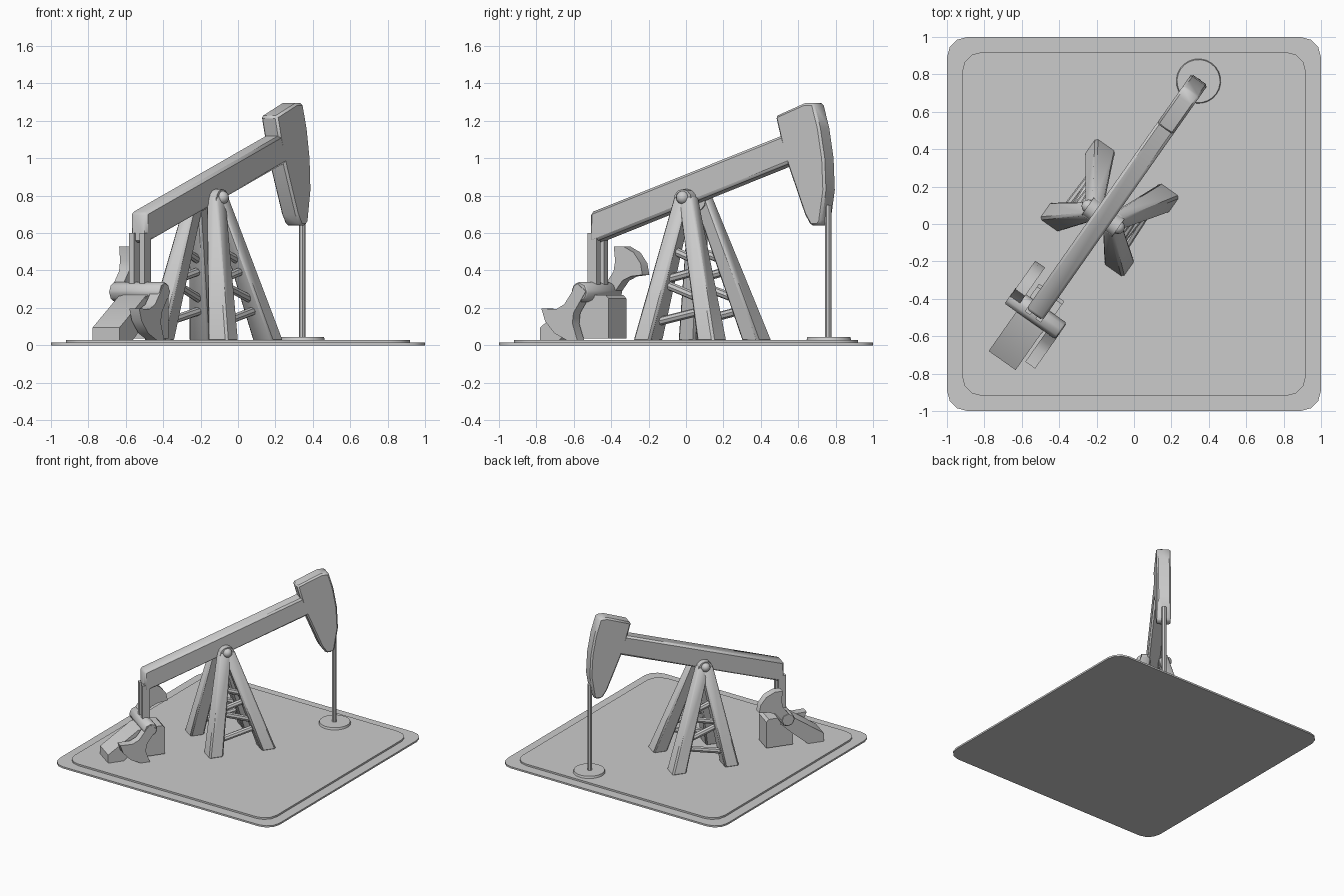
import bpy, bmesh
from math import radians, sin, cos, pi
from mathutils import Matrix, Vector

if "Cube" in bpy.data.objects:
    bpy.data.objects.remove(bpy.data.objects["Cube"])

# Machine frame: local x runs along the beam towards the head, y across it
RIG = Matrix.Translation((-0.13, 0.088, 0)) @ Matrix.Rotation(radians(54.9), 4, 'Z')


def finish(bm, name, matrix=RIG, bevel=0.0, angle=40):
    bmesh.ops.recalc_face_normals(bm, faces=bm.faces)
    if bevel:
        edges = [e for e in bm.edges if e.calc_face_angle(0) > radians(30)]
        bmesh.ops.bevel(bm, geom=edges, offset=bevel, segments=1, affect='EDGES', clamp_overlap=True)
    me = bpy.data.meshes.new(name)
    bm.to_mesh(me)
    bm.free()
    ob = bpy.data.objects.new(name, me)
    bpy.context.collection.objects.link(ob)
    ob.matrix_world = matrix
    bpy.ops.object.select_all(action='DESELECT')
    ob.select_set(True)
    bpy.context.view_layer.objects.active = ob
    bpy.ops.object.shade_smooth_by_angle(angle=radians(angle))
    return ob


def loft(name, a, b, **kw):
    """Solid between two matching loops of points."""
    bm = bmesh.new()
    va, vb = [bm.verts.new(p) for p in a], [bm.verts.new(p) for p in b]
    n = len(a)
    bm.faces.new(va)
    bm.faces.new(vb)
    for i in range(n):
        j = (i + 1) % n
        bm.faces.new((va[i], va[j], vb[j], vb[i]))
    return finish(bm, name, **kw)


def prism(name, prof, y0, y1, **kw):
    return loft(name, [(x, y0, z) for x, z in prof], [(x, y1, z) for x, z in prof], **kw)


def rod(name, p, q, r, r2=None, sides=8, **kw):
    p, q = Vector(p), Vector(q)
    bm = bmesh.new()
    m = Matrix.Translation((p + q) / 2) @ (q - p).to_track_quat('Z', 'Y').to_matrix().to_4x4()
    bmesh.ops.create_cone(bm, cap_ends=True, segments=sides, radius1=r, radius2=r2 or r,
                          depth=(q - p).length, matrix=m)
    return finish(bm, name, **kw)


def slab(name, half, corner, z0, z1):
    pts = []
    for k in range(4):
        cx, cy = [(1, 1), (-1, 1), (-1, -1), (1, -1)][k]
        for i in range(4):
            t = k * pi / 2 + i * pi / 6
            pts.append((cx * (half - corner) + corner * cos(t), cy * (half - corner) + corner * sin(t)))
    loft(name, [(x, y, z0) for x, y in pts], [(x, y, z1) for x, y in pts], matrix=Matrix())


# Ground pad in two steps
slab("base_pad", 1.0, 0.11, 0.0, 0.014)
slab("upper_pad", 0.92, 0.11, 0.01, 0.028)

# Walking beam
prism("walking_beam", [(-0.70, 0.545), (-0.70, 0.71), (0.56, 1.125), (0.62, 0.98)],
      -0.053, 0.053, bevel=0.014)

# Curved head
prism("beam_head", [(0.51, 1.225), (0.70, 1.295), (0.76, 1.295), (0.80, 1.16), (0.828, 1.0),
                    (0.836, 0.83), (0.808, 0.66), (0.79, 0.64), (0.74, 0.64), (0.70, 0.70),
                    (0.59, 0.965), (0.545, 1.10)], -0.053, 0.053, bevel=0.012)

# Polished rod and wellhead plate
rod("pump_rod", (0.822, 0, 0.03), (0.822, 0, 0.75), 0.018)
rod("wellhead_plate", (0.826, 0, 0.026), (0.826, 0, 0.045), 0.12, 0.115, sides=24)

# Support frame: four tapered legs, zigzag braces and pivot bolts
APEX, FOOT = (-0.06, 0.066, 0.79), 0.21


def rect(x, y, z, hx, hy):
    return [(x - hx, y - hy, z), (x + hx, y - hy, z), (x + hx, y + hy, z), (x - hx, y + hy, z)]


def leg_point(end, side, z):
    t = z / APEX[2]
    return Vector((end * FOOT * (1 - t) + APEX[0] * t, side * (FOOT * (1 - t) + APEX[1] * t), z))


for side, sn in ((-1, "right"), (1, "left")):
    for end, en in ((-1, "rear"), (1, "front")):
        loft(f"{sn}_{en}_leg", rect(end * FOOT, side * FOOT, 0.02, 0.056, 0.065),
             rect(APEX[0] + end * 0.012, side * APEX[1], 0.80, 0.045, 0.036), bevel=0.012)
    heights = [(0.12, 0.19), (0.33, 0.24), (0.35, 0.40), (0.51, 0.45)]
    for i, (z0, z1) in enumerate(heights):
        rod(f"{sn}_brace_{i + 1}", leg_point(-1, side, z0), leg_point(1, side, z1), 0.023)
    rod(f"{sn}_pivot_cap", (APEX[0], side * 0.03, 0.777), (APEX[0], side * 0.1, 0.777), 0.058, sides=12)
    bm = bmesh.new()
    bmesh.ops.create_uvsphere(bm, u_segments=12, v_segments=8, radius=0.036,
                              matrix=Matrix.Translation((APEX[0], side * 0.098, 0.79)))
    finish(bm, f"{sn}_pivot_bolt")

# Hanging arms from the beam tail to the crank
HUB = (-0.69, 0.285)
for side, sn in ((-1, "right"), (1, "left")):
    prism(f"{sn}_hanging_arm", [(-0.715, 0.27), (-0.655, 0.27), (-0.655, 0.60), (-0.715, 0.60)],
          side * 0.018, side * 0.052)

# Crank shaft
rod("crank_shaft", (HUB[0], -0.165, HUB[1]), (HUB[0], 0.165, HUB[1]), 0.056, bevel=0.008)

# Fan-shaped counterweights on opposite sides
for name, y, ang, half in (("right_counterweight", -0.137, 234, 0.145),
                           ("left_counterweight", 0.13, 51, 0.12)):
    a = radians(ang)
    top = [(-0.03, 0.035), (0.11, 0.038), (0.16, 0.065), (0.215, half), (0.255, half * 0.6), (0.272, 0.0)]
    fan = top + [(r, -w) for r, w in reversed(top[:-1])]
    prof = [(HUB[0] + r * cos(a) - w * sin(a), HUB[1] + r * sin(a) + w * cos(a)) for r, w in fan]
    prism(name, prof, y - 0.032, y + 0.032)

# Gearbox and the sloping motor housing behind it
prism("gearbox", [(-0.76, 0.036), (-0.55, 0.036), (-0.55, 0.25), (-0.57, 0.27), (-0.74, 0.27), (-0.76, 0.25)],
      -0.09, 0.075)
prism("motor_housing", [(-1.0, 0.024), (-1.0, 0.095), (-0.76, 0.262), (-0.70, 0.27), (-0.66, 0.22),
                        (-0.76, 0.125), (-0.88, 0.024)], -0.088, 0.088)
